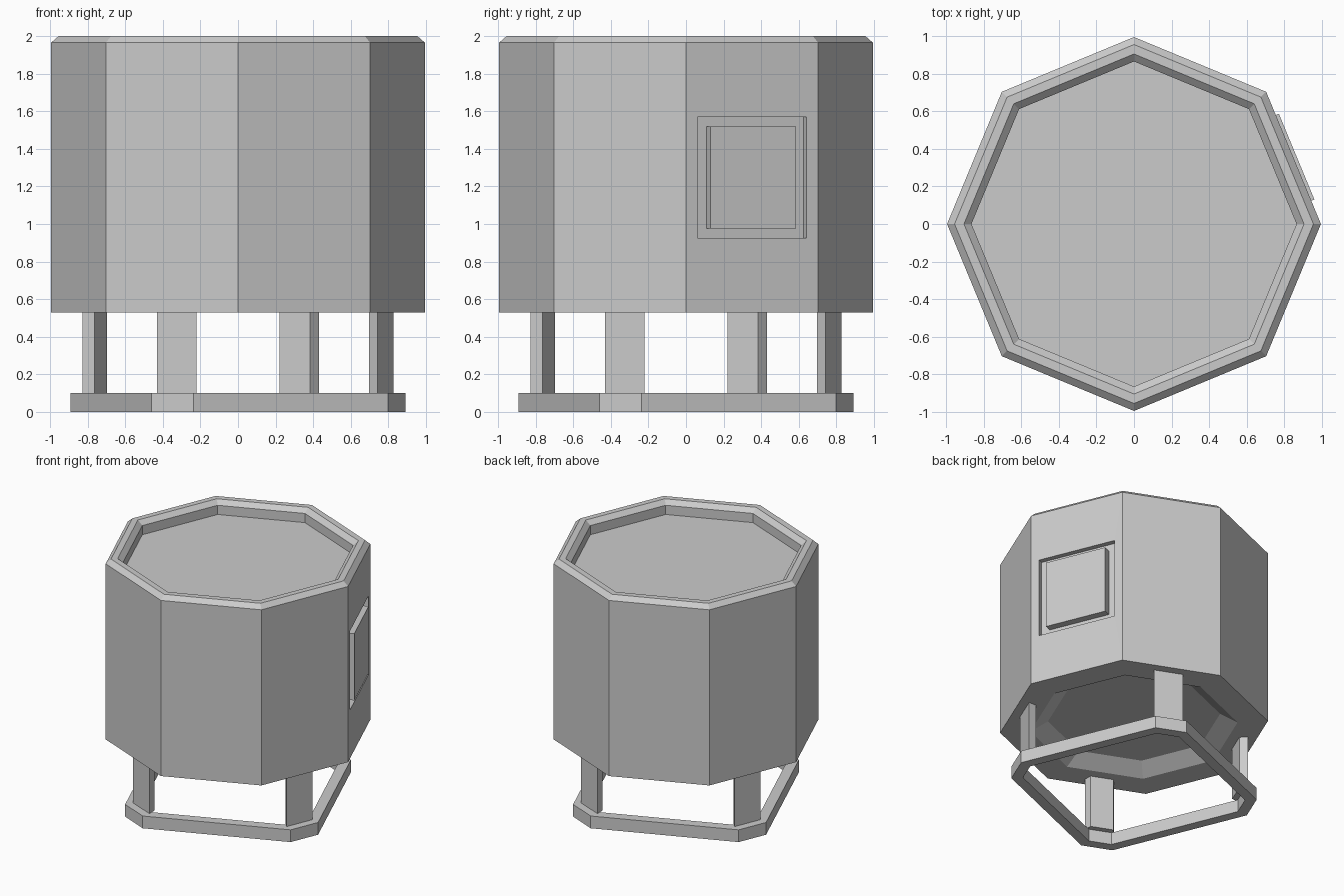
import bpy, bmesh
from math import sin, cos, radians, pi
from mathutils import Vector, Matrix

if "Cube" in bpy.data.objects:
    bpy.data.objects.remove(bpy.data.objects["Cube"])


def finish(bm, name):
    bmesh.ops.recalc_face_normals(bm, faces=bm.faces)
    mesh = bpy.data.meshes.new(name)
    bm.to_mesh(mesh)
    bm.free()
    obj = bpy.data.objects.new(name, mesh)
    bpy.context.collection.objects.link(obj)
    return obj


def bridge(bm, a, b):
    n = len(a)
    return [bm.faces.new((a[i], a[(i + 1) % n], b[(i + 1) % n], b[i])) for i in range(n)]


def polar(d, s, angle, z):
    """Point at distance d along a direction, s sideways from it."""
    return Vector((d * cos(angle) - s * sin(angle), d * sin(angle) + s * cos(angle), z))


# Octagonal drum: hollow underside, chamfered rim and sunken lid
DOOR = radians(22.5)
DOOR_Z = 1.2475
profile = [(.64, .61), (.77, .53), (.995, .53), (.995, 1.965),
           (.955, 2), (.905, 2), (.865, 1.965), (.865, 1.89)]
bm = bmesh.new()
rings = [[bm.verts.new((r * cos(i * pi / 4), r * sin(i * pi / 4), z)) for i in range(8)]
         for r, z in profile]
bands = [bridge(bm, a, b) for a, b in zip(rings, rings[1:])]
bm.faces.new(rings[0][::-1])
bm.faces.new(rings[-1])

# Rectangular recess for the hatch, in the side between +x and +y
face = bands[2][0]
for depth in (0, .04):
    face = bmesh.ops.extrude_discrete_faces(bm, faces=[face])["faces"][0]
    side = polar(0, 1, DOOR, 0)
    for v in face.verts:
        s = .314 if v.co.dot(side) > 0 else -.314
        z = DOOR_Z + (.3225 if v.co.z > DOOR_Z else -.3225)
        v.co = polar(.919 - depth, s, DOOR, z)
finish(bm, "drum_body")

# Hatch panel standing slightly proud of the drum
bm = bmesh.new()
bmesh.ops.create_cube(bm, size=1)
bmesh.ops.scale(bm, vec=(.058, .494, .545), verts=bm.verts)
bmesh.ops.transform(bm, verts=bm.verts, matrix=Matrix.Rotation(DOOR, 4, "Z")
                    @ Matrix.Translation((.908, 0, DOOR_Z)))
finish(bm, "hatch_panel")

# Base frame: square ring with cut corners
corners = [radians(67.5 + 90 * k) for k in range(4)]
bm = bmesh.new()


def frame_ring(d, half, z):
    return [bm.verts.new(polar(d, s, a, z)) for a in corners for s in (-half, half)]


loops = [frame_ring(.914, .121, 0), frame_ring(.914, .121, .1),
         frame_ring(.834, .088, .1), frame_ring(.834, .088, 0)]
for i in range(4):
    bridge(bm, loops[i], loops[(i + 1) % 4])
finish(bm, "base_frame")

# Four legs, narrower on the inside
for k, a in enumerate(corners):
    bm = bmesh.new()
    section = [(.85, -.1135), (.85, .1135), (.79, .088), (.79, -.088)]
    low, high = [[bm.verts.new(polar(d, s, a, z)) for d, s in section] for z in (.1, .53)]
    bridge(bm, low, high)
    bm.faces.new(low[::-1])
    bm.faces.new(high)
    finish(bm, f"leg_{k + 1}")
